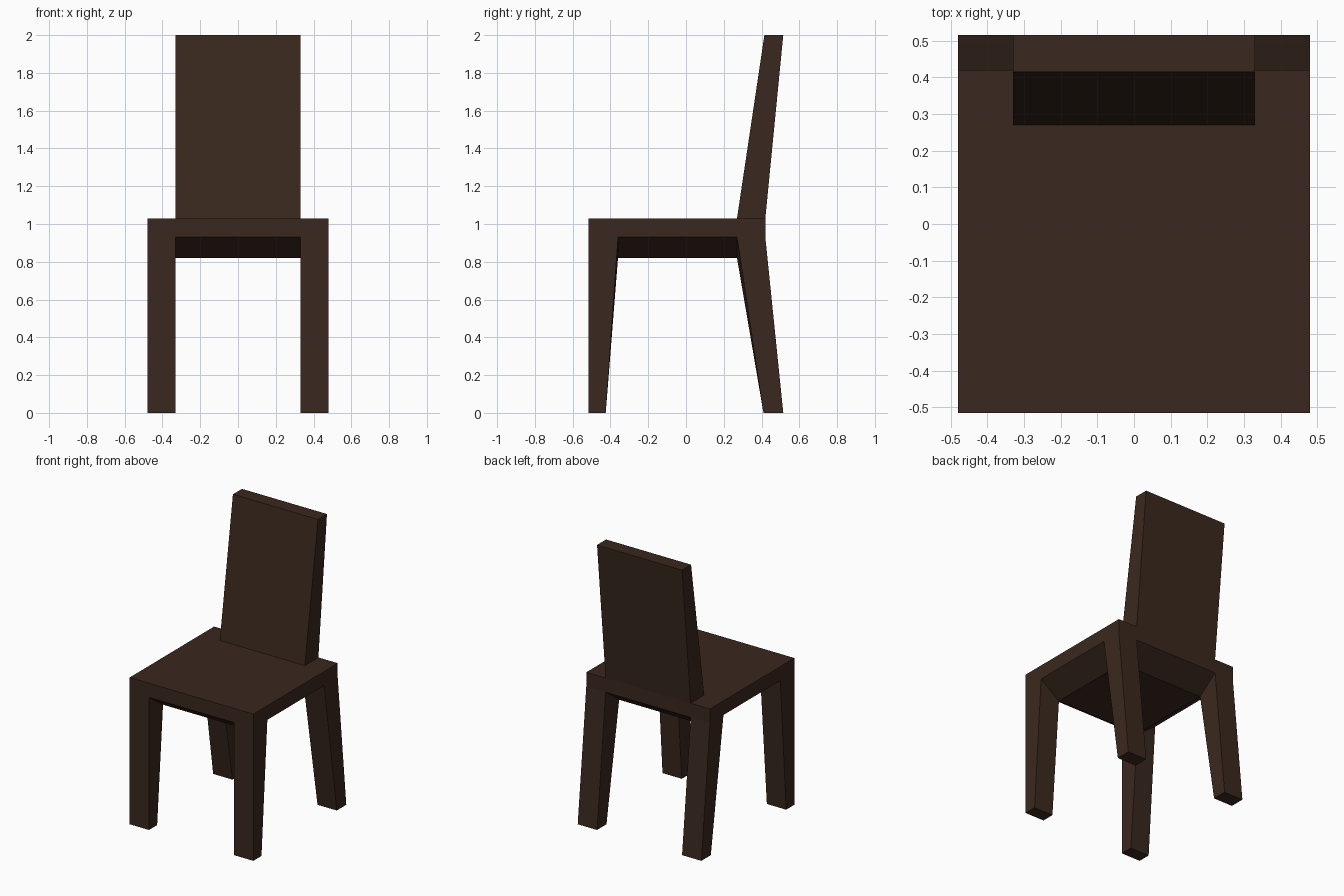
import bpy

if "Cube" in bpy.data.objects:
    bpy.data.objects.remove(bpy.data.objects["Cube"])

wood = bpy.data.materials.new("dark_wood")
wood.diffuse_color = (0.042, 0.021, 0.013, 1)
wood.use_nodes = True
wood.node_tree.nodes["Principled BSDF"].inputs["Base Color"].default_value = wood.diffuse_color

XS = [-0.48, -0.33, 0.33, 0.48]       # outer side, inner leg side, mirrored
YS = [-0.515, -0.36, 0.27, 0.42]      # front, front leg, back leg, back
TOP, RIM, CORE, HEIGHT = 1.03, 0.93, 0.82, 2.0


def add_object(name, verts, faces):
    mesh = bpy.data.meshes.new(name)
    mesh.from_pydata(verts, [], faces)
    mesh.materials.append(wood)
    obj = bpy.data.objects.new(name, mesh)
    bpy.context.collection.objects.link(obj)
    return obj


def prism(name, bottom, top, cap_bottom, cap_top):
    """Four-sided block between two counter-clockwise quads."""
    faces = [(i, (i + 1) % 4, 4 + (i + 1) % 4, 4 + i) for i in range(4)]
    if cap_bottom:
        faces.append((3, 2, 1, 0))
    if cap_top:
        faces.append((4, 5, 6, 7))
    return add_object(name, bottom + top, faces)


def under(i, j):
    """Point on the seat underside: the rim slopes down to a deeper core."""
    return (XS[i], YS[j], CORE if i in (1, 2) and j in (1, 2) else RIM)


def rect(x0, x1, y0, y1, z):
    return [(x0, y0, z), (x1, y0, z), (x1, y1, z), (x0, y1, z)]


# Seat: flat top, thin rim, sloped underside, open where the legs join
verts = [under(i, j) for j in range(4) for i in range(4)]
faces = []
for j in range(3):
    for i in range(3):
        if i == 1 or j == 1:
            a = j * 4 + i
            faces.append((a, a + 4, a + 5, a + 1))
ring = [0, 1, 2, 3, 7, 11, 15, 14, 13, 12, 8, 4]
verts += [(verts[k][0], verts[k][1], TOP) for k in ring]
n = len(ring)
faces += [(ring[k], ring[(k + 1) % n], 16 + (k + 1) % n, 16 + k) for k in range(n)]
faces.append(tuple(range(16, 16 + n)))
add_object("seat", verts, faces)

# Legs: front pair tapers, back pair tapers and rakes backward
for row, j, foot in (("front", 0, (-0.515, -0.425)), ("back", 2, (0.41, 0.515))):
    for side, i in (("left", 0), ("right", 2)):
        top = [under(i, j), under(i + 1, j), under(i + 1, j + 1), under(i, j + 1)]
        prism(f"{row}_leg_{side}", rect(XS[i], XS[i + 1], *foot, 0), top, True, False)

# Backrest: tapered slab leaning backward
prism("backrest", rect(-0.33, 0.33, 0.27, 0.42, TOP),
      rect(-0.33, 0.33, 0.415, 0.515, HEIGHT), False, True)
